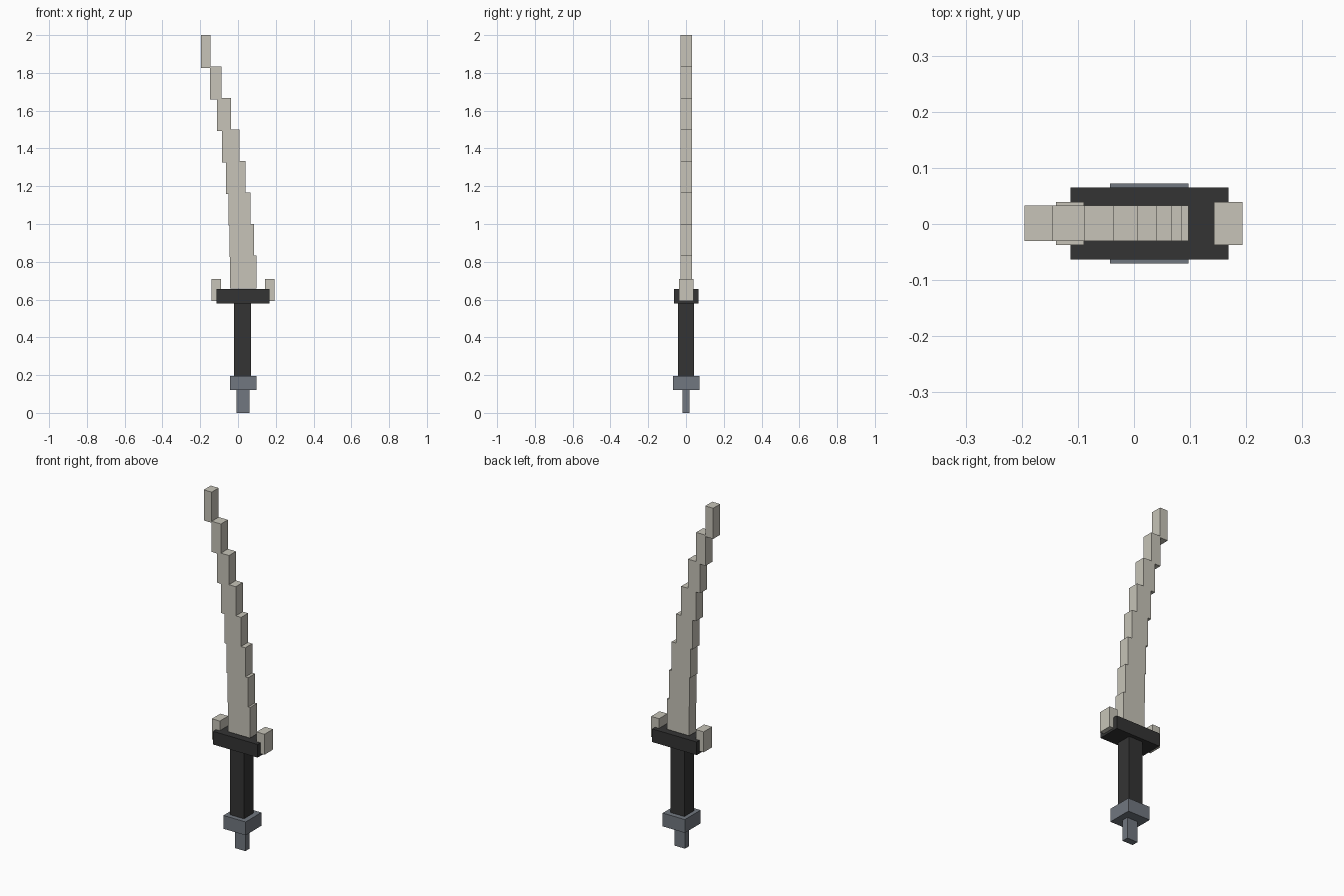
import bpy

old = bpy.data.objects.get("Cube")
if old:
    bpy.data.objects.remove(old, do_unlink=True)


def make_material(name, rgb):
    mat = bpy.data.materials.new(name)
    mat.use_nodes = True
    color = (*rgb, 1.0)
    mat.diffuse_color = color
    mat.node_tree.nodes["Principled BSDF"].inputs["Base Color"].default_value = color
    return mat


BONE = make_material("bone", (0.57, 0.55, 0.48))
BLACK = make_material("black", (0.034, 0.034, 0.034))
STEEL = make_material("steel_grey", (0.165, 0.185, 0.215))


def box(name, x, y, z, mat):
    """Block spanning the given (low, high) range on each axis."""
    spans = (x, y, z)
    bpy.ops.mesh.primitive_cube_add(size=1)
    obj = bpy.context.object
    obj.name = name
    center = [(lo + hi) / 2 for lo, hi in spans]
    size = [hi - lo for lo, hi in spans]
    for v in obj.data.vertices:
        v.co = [c + s * p for c, s, p in zip(center, size, v.co)]
    obj.data.materials.append(mat)
    return obj


# Handle, from the bottom up
box("pommel_stub", (-0.007, 0.06), (-0.019, 0.019), (0, 0.122), STEEL)
box("pommel_block", (-0.043, 0.097), (-0.07, 0.072), (0.12, 0.196), STEEL)
box("grip", (-0.02, 0.068), (-0.043, 0.043), (0.195, 0.582), BLACK)
box("guard", (-0.113, 0.168), (-0.063, 0.065), (0.58, 0.655), BLACK)

# Upturned guard tips
for side, x in (("right", -0.139), ("left", 0.143)):
    box(f"guard_tip_{side}", (x, x + 0.05), (-0.037, 0.039), (0.593, 0.71), BONE)

# Stepped blade: each section leans and narrows towards the point
left_edges = (-0.043, -0.046, -0.051, -0.064, -0.085, -0.112, -0.147, -0.195)
right_edges = (0.097, 0.085, 0.067, 0.04, 0.007, -0.036, -0.087, -0.145)
STEP = 0.1665
for i, span in enumerate(zip(left_edges, right_edges)):
    top = 2 - STEP * (len(left_edges) - 1 - i)
    box(f"blade_section_{i + 1}", span, (-0.03, 0.033), (top - 0.175, top), BONE)
